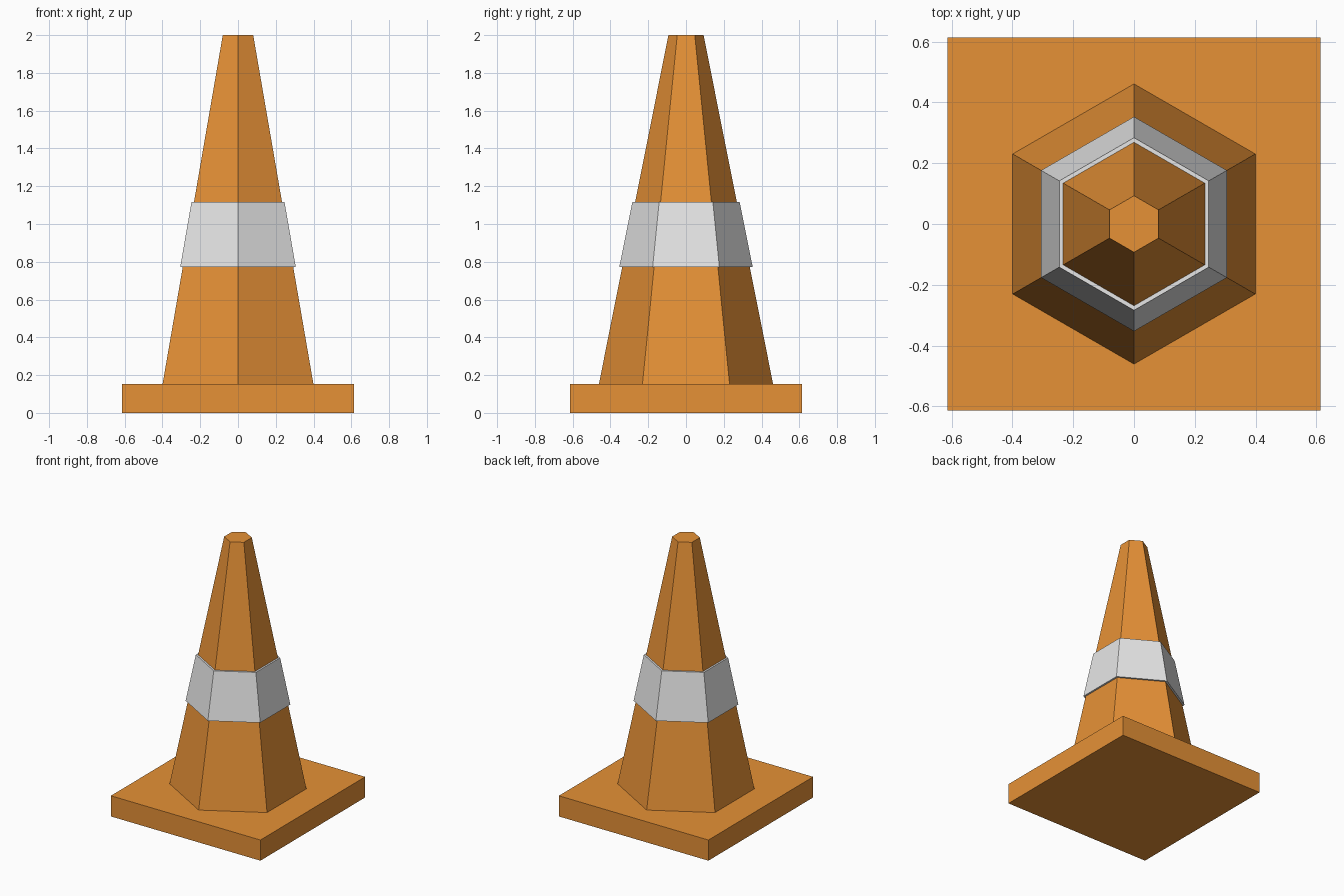
import bpy
import bmesh
import math

if "Cube" in bpy.data.objects:
    bpy.data.objects.remove(bpy.data.objects["Cube"])


def material(name, rgb):
    mat = bpy.data.materials.new(name)
    mat.diffuse_color = (*rgb, 1.0)
    mat.use_nodes = True
    mat.node_tree.nodes["Principled BSDF"].inputs["Base Color"].default_value = mat.diffuse_color
    return mat


def frustum(name, sides, r_low, r_high, z_low, z_high, start, mat):
    """Flat-sided, capped frustum standing between two heights."""
    bm = bmesh.new()
    rings = []
    for r, z in ((r_low, z_low), (r_high, z_high)):
        angles = [start + math.tau * i / sides for i in range(sides)]
        rings.append([bm.verts.new((r * math.cos(a), r * math.sin(a), z)) for a in angles])
    low, high = rings
    for i in range(sides):
        j = (i + 1) % sides
        bm.faces.new((low[i], low[j], high[j], high[i]))
    bm.faces.new(low[::-1])
    bm.faces.new(high)
    mesh = bpy.data.meshes.new(name)
    bm.to_mesh(mesh)
    bm.free()
    mesh.materials.append(mat)
    obj = bpy.data.objects.new(name, mesh)
    bpy.context.collection.objects.link(obj)
    return obj


orange = material("orange", (0.791, 0.283, 0.037))
light_grey = material("light_grey", (0.791, 0.791, 0.791))

# Square foot plate
half = 0.613 * math.sqrt(2)
frustum("base", 4, half, half, 0.0, 0.153, math.pi / 4, orange)

# Six-sided body with corners toward front and back
frustum("cone_body", 6, 0.461, 0.093, 0.153, 2.0, math.pi / 2, orange)

# Reflective collar standing slightly proud of the body
frustum("reflective_band", 6, 0.353, 0.284, 0.773, 1.117, math.pi / 2, light_grey)
